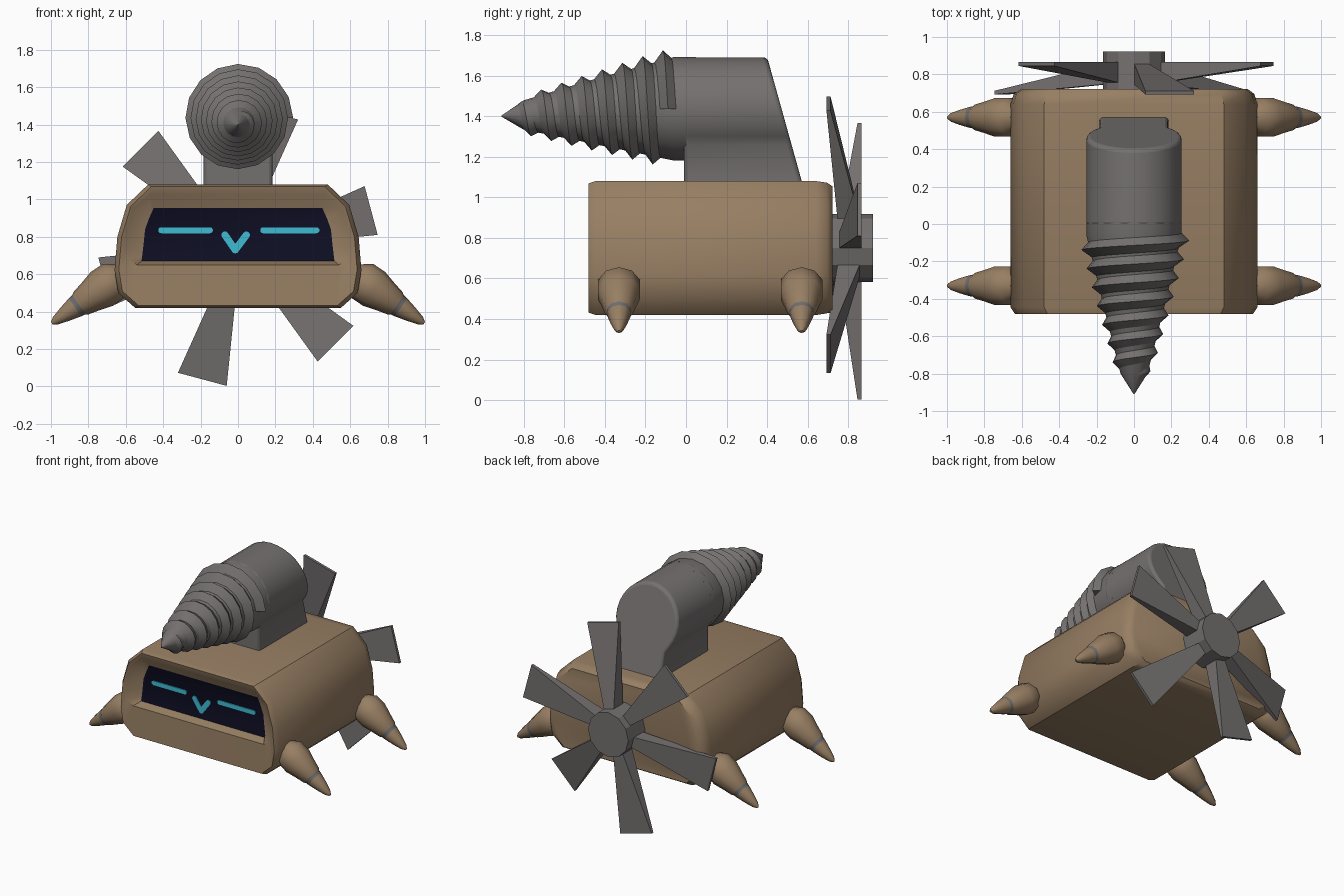
import bpy, bmesh, math
from mathutils import Vector

if "Cube" in bpy.data.objects:
    bpy.data.objects.remove(bpy.data.objects["Cube"])

def mat(name, r, g, b):
    m = bpy.data.materials.new(name)
    m.diffuse_color = (r, g, b, 1)
    m.use_nodes = True
    m.node_tree.nodes["Principled BSDF"].inputs["Base Color"].default_value = m.diffuse_color
    return m

TAN = mat("tan shell", 0.31, 0.21, 0.125)
GREY = mat("dark metal", 0.175, 0.163, 0.16)
NAVY = mat("navy screen", 0.005, 0.005, 0.02)
CYAN = mat("cyan light", 0.05, 0.5, 0.65)
WORN = mat("worn grey", 0.16, 0.155, 0.16)

def finish(name, bm, mats, angle=35, bevel=0):
    bmesh.ops.recalc_face_normals(bm, faces=bm.faces)
    me = bpy.data.meshes.new(name)
    bm.to_mesh(me)
    bm.free()
    ob = bpy.data.objects.new(name, me)
    bpy.context.collection.objects.link(ob)
    for m in mats:
        me.materials.append(m)
    if bevel:
        b = ob.modifiers.new("bevel", 'BEVEL')
        b.width, b.segments, b.limit_method = bevel, 3, 'ANGLE'
        b.angle_limit = math.radians(50)
    bpy.ops.object.select_all(action='DESELECT')
    bpy.context.view_layer.objects.active = ob
    ob.select_set(True)
    if angle:
        bpy.ops.object.shade_smooth_by_angle(angle=math.radians(angle))
    return ob

def loft(bm, loops, caps=(True, True)):
    """Join closed loops of points; returns (first cap, list of bands)."""
    vs = [[bm.verts.new(p) for p in l] for l in loops]
    n = len(vs[0])
    bands = [[bm.faces.new((a[i], a[(i + 1) % n], b[(i + 1) % n], b[i])) for i in range(n)]
             for a, b in zip(vs, vs[1:])]
    first = bm.faces.new(vs[0]) if caps[0] else None
    if caps[1]:
        bm.faces.new(vs[-1])
    return first, bands

# Body: mirrored half outlines lofted from the recessed screen to the back
outer = [(0.48, 1.08), (0.595, 0.97), (0.645, 0.8), (0.66, 0.62), (0.64, 0.5), (0.55, 0.42)]
inner = [(0.47, 1.025), (0.56, 0.95), (0.595, 0.83), (0.605, 0.74), (0.585, 0.68), (0.54, 0.65)]
screen = [(0.45, 0.955), (0.475, 0.9), (0.497, 0.84), (0.505, 0.76), (0.512, 0.7), (0.515, 0.67)]
SY = -0.41

def outline(half, y, s=1.0):
    pts = half + [(-x, z) for x, z in reversed(half)]
    return [(x * s, y, 0.75 + (z - 0.75) * s) for x, z in pts]

bm = bmesh.new()
face, _ = loft(bm, [outline(screen, SY), outline(inner, -0.47), outline(outer, -0.48, 0.965),
                    outline(outer, -0.445), outline(outer, 0.64), outline(outer, 0.695, 0.975),
                    outline(outer, 0.722, 0.92)])
face.material_index = 1
finish("body", bm, [TAN, NAVY], 38)

# Glowing face: rounded strokes laid on the screen
def stroke(name, p, q, r=0.016):
    p, q = Vector(p), Vector(q)
    a = math.atan2(q.y - p.y, q.x - p.x)
    pts = []
    for c, start in ((q, a - math.pi / 2), (p, a + math.pi / 2)):
        pts += [(c.x + r * math.cos(start + k * math.pi / 6),
                 c.y + r * math.sin(start + k * math.pi / 6)) for k in range(7)]
    bm = bmesh.new()
    loft(bm, [[(x, y, z) for x, z in pts] for y in (SY + 0.002, SY - 0.006)])
    finish(name, bm, [CYAN], 0)

stroke("left_eye", (-0.41, 0.835), (-0.15, 0.835))
stroke("right_eye", (0.135, 0.835), (0.42, 0.835))
stroke("mouth_left", (-0.07, 0.81), (-0.015, 0.73), 0.019)
stroke("mouth_right", (-0.015, 0.73), (0.045, 0.81), 0.019)

# Legs: turned pegs pointing outward and down, with a worn band
leg = [(-0.03, 0.07), (0.02, 0.108), (0.1, 0.108), (0.17, 0.088), (0.235, 0.072), (0.25, 0.062),
       (0.275, 0.058), (0.34, 0.042), (0.4, 0.024), (0.425, 0.008)]
for side, label in ((-1, "left"), (1, "right")):
    for y, end in ((-0.33, "front"), (0.57, "back")):
        axis = Vector((side * 0.825, 0, -0.565))
        up = Vector((side * 0.565, 0, 0.825))
        base = Vector((side * 0.645, y, 0.578))
        bm = bmesh.new()
        _, bands = loft(bm, [[base + axis * t + r * (up * math.cos(k * math.pi / 5)
                              + Vector((0, 1, 0)) * math.sin(k * math.pi / 5)) for k in range(10)]
                             for t, r in leg])
        for f in bands[5]:
            f.material_index = 1
        finish(f"{end}_{label}_leg", bm, [TAN, WORN], 40)

# Arm: round tube merged with a straight column, slanted at the back
R, CZ = 0.255, 1.435
a0 = -math.radians(43.5)
key = [(R * math.cos(a0 + (math.pi - 2 * a0) * k / 22),
        CZ + R * math.sin(a0 + (math.pi - 2 * a0) * k / 22)) for k in range(23)]
key = [(0.185, 1.06)] + key + [(-0.185, 1.06)]
bm = bmesh.new()
loft(bm, [[(x, -0.01, z) for x, z in key],
          [(x, 0.4 + (1.69 - z) * 0.279, z) for x, z in key]])
finish("arm", bm, [GREY], 40, 0.02)

# Drill: tapering core plus a spiral thread
N = 16
def centre(y):
    return 1.40 + 0.05 * min(y + 0.91, 0.72)

def core(y):
    pts = [(-0.91, 0.0), (-0.8, 0.072), (-0.5, 0.148), (-0.06, 0.255), (0.1, 0.255)]
    for (ya, ra), (yb, rb) in zip(pts, pts[1:]):
        if y <= yb:
            return ra + (rb - ra) * max(0, y - ya) / (yb - ya)
    return R

def at(a, y, r):
    return (r * math.cos(a), y, centre(y) + r * math.sin(a))

bm = bmesh.new()
loft(bm, [[at(2 * math.pi * k / N, y, max(core(y), 0.002)) for k in range(N)]
          for y in (-0.91, -0.8, -0.5, -0.06, 0.05)])
finish("drill_core", bm, [GREY], 40)

bm = bmesh.new()
prev = None
turns = 7.3
steps = int(turns * N)
for i in range(steps + 1):
    a = 2 * math.pi * i / N
    y = -0.085 - 0.1 * i / N
    h = 0.046 * (1 - 0.5 * i / steps) * min(1, (steps - i) / 8)
    row = [bm.verts.new(at(a, y + 0.042, core(y + 0.042) - 0.006)),
           bm.verts.new(at(a, y - 0.004, core(y) + h)),
           bm.verts.new(at(a, y - 0.048, core(y - 0.048) - 0.006))]
    if prev:
        for k in range(2):
            bm.faces.new((prev[k], prev[k + 1], row[k + 1], row[k]))
    else:
        bm.faces.new(row)
    prev = row
finish("drill_thread", bm, [GREY], 40)

# Fan hub and six wedge blades, tips leaning alternately forward and back
FZ = 0.75
bm = bmesh.new()
loft(bm, [[(0.167 * math.cos(k * math.pi / 6), y, FZ + 0.167 * math.sin(k * math.pi / 6))
           for k in range(12)] for y in (0.70, 0.922)])
finish("fan_hub", bm, [GREY], 25)

for i in range(6):
    a = math.radians(15 + 60 * i)
    d, p = Vector((math.cos(a), 0, math.sin(a))), Vector((-math.sin(a), 0, math.cos(a)))
    tip = 0.845 if i % 2 == 0 else 0.692
    bm = bmesh.new()
    loft(bm, [[Vector((0, y, FZ)) + d * r + p * w for w, y in
               ((-hw, y0), (hw, y0), (hw, y1), (-hw, y1))]
              for r, hw, y0, y1 in ((0.12, 0.035, 0.75, 0.865), (0.737, 0.135, tip, tip + 0.02))])
    finish(f"fan_blade_{i + 1}", bm, [GREY], 0)
